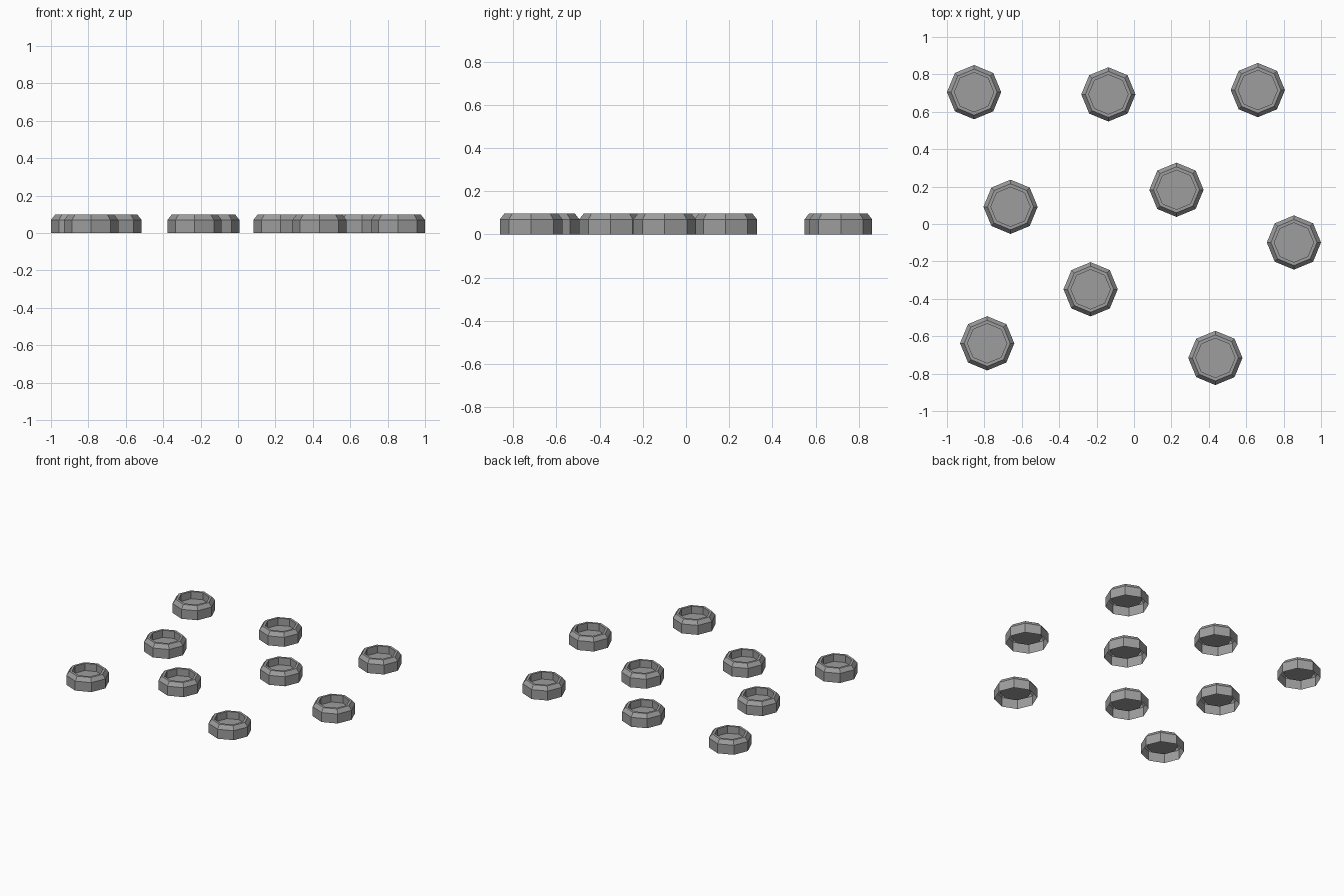
import bpy
import bmesh
from math import cos, sin, tau

cube = bpy.data.objects.get("Cube")
if cube:
    bpy.data.objects.remove(cube, do_unlink=True)

SIDES = 8
# Cup profile as (radius, height): foot, shoulder, rim outside, rim inside, floor
PROFILE = [(0.145, 0.0), (0.145, 0.07), (0.123, 0.098), (0.105, 0.098), (0.105, 0.045)]
CENTRES = [
    (-0.855, 0.705), (-0.137, 0.693), (0.662, 0.716),
    (-0.66, 0.092), (0.227, 0.183), (0.855, -0.099),
    (-0.232, -0.349), (-0.785, -0.638), (0.435, -0.716),
]

# Single grey material
grey = bpy.data.materials.new("stone_grey")
grey.use_nodes = True
colour = (0.34, 0.34, 0.34, 1.0)
grey.diffuse_color = colour
grey.node_tree.nodes["Principled BSDF"].inputs["Base Color"].default_value = colour


def ring(bm, radius, height):
    """Octagonal ring of vertices with corners on the axes."""
    return [bm.verts.new((radius * cos(tau * i / SIDES), radius * sin(tau * i / SIDES), height))
            for i in range(SIDES)]


def cup_mesh():
    """Shallow faceted cup, open underneath, with a sunken floor."""
    bm = bmesh.new()
    rings = [ring(bm, r, z) for r, z in PROFILE]
    for low, high in zip(rings, rings[1:]):
        for i in range(SIDES):
            j = (i + 1) % SIDES
            bm.faces.new((low[i], low[j], high[j], high[i]))
    bm.faces.new(rings[-1])
    mesh = bpy.data.meshes.new("octagonal_cup")
    bm.to_mesh(mesh)
    bm.free()
    mesh.materials.append(grey)
    return mesh


# Scattered cups sharing one mesh
mesh = cup_mesh()
for number, (x, y) in enumerate(CENTRES, 1):
    cup = bpy.data.objects.new(f"octagonal_cup_{number}", mesh)
    cup.location = (x, y, 0)
    bpy.context.collection.objects.link(cup)
